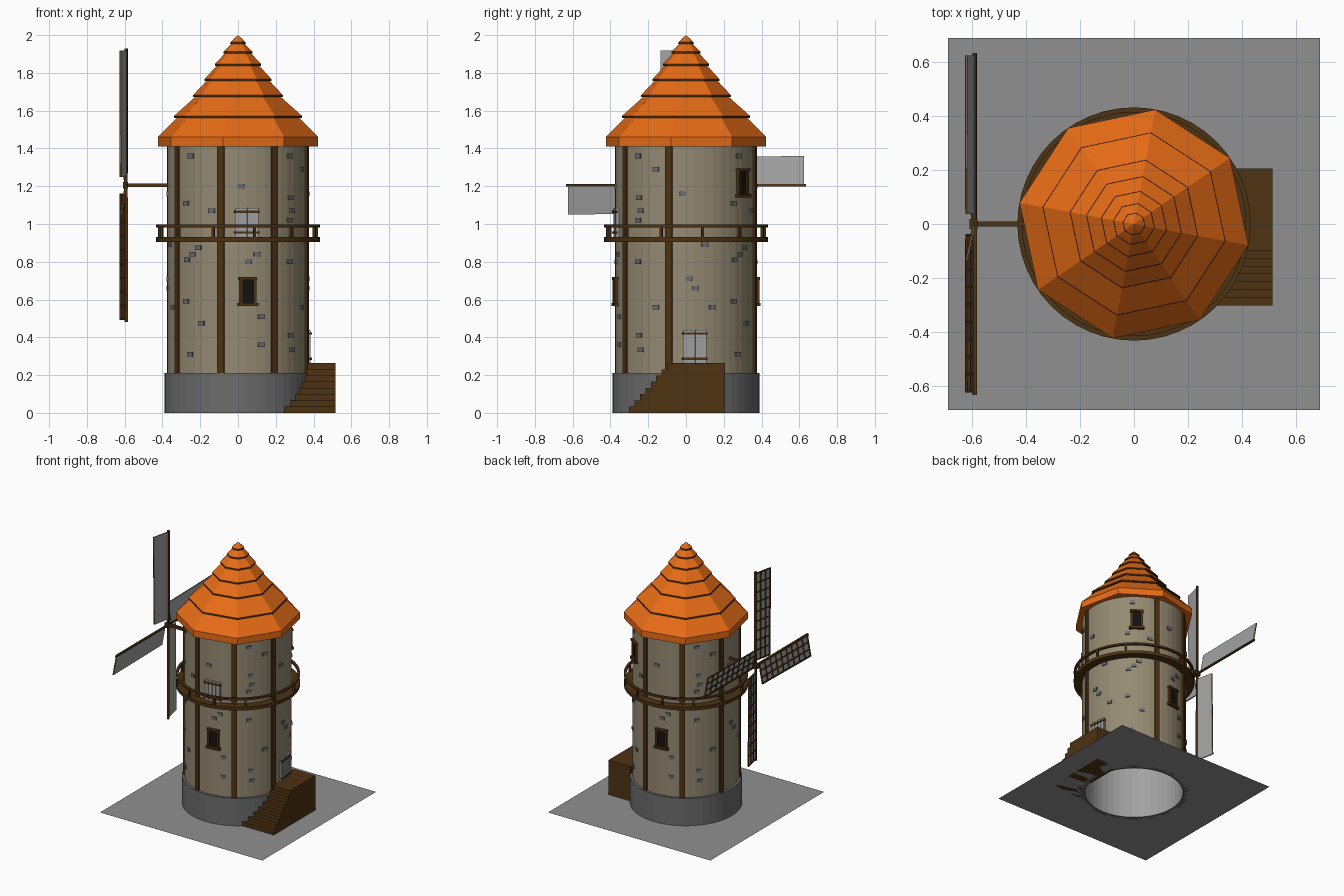
import bpy, bmesh, math
from mathutils import Matrix, Vector

if "Cube" in bpy.data.objects:
    bpy.data.objects.remove(bpy.data.objects["Cube"])


def material(name, rgb):
    m = bpy.data.materials.new(name)
    m.diffuse_color = (*rgb, 1)
    m.use_nodes = True
    m.node_tree.nodes["Principled BSDF"].inputs["Base Color"].default_value = m.diffuse_color
    return m


WOOD = material("dark wood", (0.075, 0.032, 0.006))
ROOF = material("orange tile", (0.80, 0.15, 0.008))
WALL = material("beige plaster", (0.30, 0.255, 0.17))
BASE = material("dark stone", (0.15, 0.15, 0.15))
GROUND = material("ground grey", (0.28, 0.28, 0.28))
PALE = material("pale grey", (0.36, 0.36, 0.36))
BRICK = material("brick grey", (0.14, 0.15, 0.17))
BLACK = material("window black", (0.006, 0.006, 0.006))


def finish(name, bm, mats):
    me = bpy.data.meshes.new(name)
    bm.to_mesh(me)
    bm.free()
    for m in mats:
        me.materials.append(m)
    ob = bpy.data.objects.new(name, me)
    bpy.context.collection.objects.link(ob)
    return ob


def lathe(name, profile, sides, mats, offset=0, closed=False, rule=None):
    """Revolve (radius, z) points around z."""
    bm = bmesh.new()
    rings = []
    for r, z in profile:
        rings.append([bm.verts.new((r * math.cos(a), r * math.sin(a), z))
                      for a in (math.radians(offset) + 2 * math.pi * i / sides for i in range(sides))])
    pairs = list(zip(rings, rings[1:]))
    if closed:
        pairs.append((rings[-1], rings[0]))
    for k, (a, b) in enumerate(pairs):
        for i in range(sides):
            j = (i + 1) % sides
            f = bm.faces.new((a[i], a[j], b[j], b[i]))
            if rule:
                f.material_index = rule(k)
    bmesh.ops.remove_doubles(bm, verts=bm.verts, dist=1e-5)
    return finish(name, bm, mats)


def add_box(bm, x, y, z, matrix=Matrix()):
    """Box between (min, max) pairs."""
    size = [b - a for a, b in (x, y, z)]
    mid = Vector([(a + b) / 2 for a, b in (x, y, z)])
    bmesh.ops.create_cube(bm, size=1, matrix=matrix @ Matrix.Translation(mid) @ Matrix.Diagonal((*size, 1)))


def turn(deg):
    return Matrix.Rotation(math.radians(deg), 4, 'Z')


def radial_boxes(name, boxes, mat):
    """Boxes given as azimuth, (r0, r1), (side0, side1), (z0, z1)."""
    bm = bmesh.new()
    for az, r, w, z in boxes:
        add_box(bm, r, w, z, turn(az))
    return finish(name, bm, [mat])


# Ground sheet with a round hole
bm = bmesh.new()
N, H = 64, 0.69
inner, outer = [], []
for i in range(N):
    a = 2 * math.pi * i / N
    c, s = math.cos(a), math.sin(a)
    k = H / max(abs(c), abs(s))
    inner.append(bm.verts.new((0.37 * c, 0.37 * s, 0)))
    outer.append(bm.verts.new((k * c, k * s, 0)))
for i in range(N):
    j = (i + 1) % N
    bm.faces.new((inner[i], outer[i], outer[j], inner[j]))
finish("ground", bm, [GROUND])

# Hollow tower
lathe("stone_base", [(0.352, 0), (0.39, 0), (0.39, 0.21), (0.352, 0.21)], 48, [BASE], closed=True)
lathe("tower_wall", [(0.372, 0.20), (0.372, 1.42)], 48, [WALL])
lathe("tower_lining", [(0.35, 1.41), (0.35, 0.0)], 48, [PALE])

# Wall posts; the one beside the entrance is left out
radial_boxes("wall_posts", [(-14 + 45 * k, (0.355, 0.382), (-0.018, 0.018), (0.2, 1.42))
                            for k in range(8) if k != 1], WOOD)

# Octagonal roof in overlapping tiers
roof = [(0.36, 1.41), (0.432, 1.41), (0.432, 1.46)]
tiers = [(1.57, 0.322, 0.345), (1.68, 0.222, 0.242), (1.765, 0.163, 0.18), (1.845, 0.108, 0.124),
         (1.91, 0.064, 0.078), (1.96, 0.03, 0.042)]
for z, r_in, r_out in tiers:
    roof += [(r_in, z), (r_out, z - 0.008), (r_out - 0.001, z + 0.003)]
roof.append((0, 2.0))
# ledges and lips under each tier are wood coloured
lathe("roof", roof, 8, [ROOF, WOOD], offset=34.5,
      rule=lambda k: 1 if k >= 3 and k % 3 != 2 else 0)

# Balcony
lathe("balcony_deck", [(0.36, 0.905), (0.433, 0.905), (0.433, 0.93), (0.36, 0.93)], 48, [WOOD], closed=True)
lathe("balcony_rail", [(0.415, 0.982), (0.433, 0.982), (0.433, 0.997), (0.415, 0.997)], 48, [WOOD], closed=True)
radial_boxes("balusters", [(12 + 30 * k, (0.417, 0.431), (-0.007, 0.007), (0.925, 0.985))
                           for k in range(12)], WOOD)

# Doors: pale leaf with thin uprights and two wooden straps
for name, az, z0, z1 in (("entrance_door", 7, 0.262, 0.44), ("balcony_door", -83, 0.93, 1.085)):
    radial_boxes(name, [(az, (0.35, 0.376), (-0.062, 0.062), (z0, z1))], PALE)
    radial_boxes(name + "_planks", [(az, (0.37, 0.381), (c - 0.012, c + 0.012), (z0, z1))
                                    for c in (-0.045, -0.015, 0.015, 0.045)], PALE)
    radial_boxes(name + "_straps", [(az, (0.37, 0.386), (-0.066, 0.066), (z - 0.006, z + 0.006))
                                    for z in (z0 + 0.025, z1 - 0.02)], WOOD)

# Windows
for name, az, z0 in (("front_window", -82, 0.565), ("back_window", 98, 0.565), ("upper_window", 53, 1.14)):
    z1 = z0 + 0.155
    radial_boxes(name + "_pane", [(az, (0.35, 0.376), (-0.035, 0.035), (z0 + 0.01, z1 - 0.01))], BLACK)
    radial_boxes(name + "_frame", [
        (az, (0.355, 0.392), (-0.054, 0.054), (z0, z0 + 0.018)),
        (az, (0.355, 0.390), (-0.048, 0.048), (z1 - 0.016, z1)),
        (az, (0.355, 0.386), (-0.044, -0.028), (z0 + 0.01, z1 - 0.01)),
        (az, (0.355, 0.386), (0.028, 0.044), (z0 + 0.01, z1 - 0.01))], WOOD)

# Bricks showing through the plaster, repeated on the opposite side
front = [(.275, 1.36), (-.25, 1.36), (.015, 1.2), (-.275, 1.11), (.28, 1.14), (-.14, 1.07), (.275, 1.02),
         (.1, .84), (.055, .8), (-.24, .84), (.275, .8), (-.275, .59), (-.195, .475), (.125, .51),
         (.28, .41), (-.255, .31), (.125, .36)]
side = [(-.16, 1.29), (-.015, 1.16), (-.24, 1.07), (.1, .89), (.015, .71), (.05, .66), (-.16, .56),
        (-.24, .335), (.14, .56), (.31, .875), (.26, .81)]
spots = [(-90 + math.degrees(math.asin(p / 0.375)), z) for p, z in front]
spots += [(math.degrees(math.asin(p / 0.375)), z) for p, z in side]
radial_boxes("bricks", [(az + t, (0.36, 0.379), (-0.018, 0.018), (z - 0.012, z + 0.012))
                        for az, z in spots for t in (0, 180)], BRICK)

# Stairs and landing against the curved base
bm = bmesh.new()
STEPS, TOP = 8, 0.264
add_box(bm, (0.325, 0.515), (-0.1, 0.207), (0, TOP))
for i in range(STEPS - 1):
    y0 = -0.302 + i * 0.202 / (STEPS - 1)
    y1 = y0 + 0.202 / (STEPS - 1)
    add_box(bm, (math.sqrt(0.38 ** 2 - y0 * y0), 0.515), (y0, y1), (0, TOP * (i + 1) / STEPS))
finish("stairs", bm, [WOOD])

# Windmill axle and hub
HUB = 1.205
bm = bmesh.new()
add_box(bm, (-0.605, -0.35), (-0.01, 0.01), (HUB - 0.01, HUB + 0.01))
add_box(bm, (-0.61, -0.582), (-0.018, 0.018), (HUB - 0.018, HUB + 0.018))
finish("axle", bm, [WOOD])


def sail_part(name, boxes, mat, k):
    """Boxes (u along spar, v across, d depth), tilted, then turned by k quarter turns."""
    bm = bmesh.new()
    for u, v, d in boxes:
        add_box(bm, d, u, v)
    for vert in bm.verts:
        d, u, v = vert.co
        v *= 0.94 + 0.06 * u / 0.68
        y, z = [(u, v), (-v, u), (-u, -v), (v, -u)][k]
        vert.co = (-0.592 + d - 0.2 * v, y * 0.934, HUB + z * 1.066)
    finish(name, bm, [mat])


# Four sails: spar, cloth and lattice
U0, U1, W = 0.04, 0.67, 0.146
for k in range(4):
    sail_part("sail_spar", [((0, 0.68), (-0.007, 0.007), (-0.007, 0.007))], WOOD, k)
    sail_part("sail_cloth", [((U0, U1), (0, W), (-0.001, 0.002))], PALE, k)
    bars = [((U0, U1), (v - 0.004, v + 0.004), (-0.007, -0.001)) for v in (W / 3, 2 * W / 3, W - 0.004)]
    bars += [((u - 0.004, u + 0.004), (0, W), (-0.007, -0.001))
             for u in (U0 + 0.004 + (U1 - U0 - 0.008) * i / 9 for i in range(10))]
    sail_part("sail_lattice", bars, WOOD, k)

# Consistent outward normals
for ob in bpy.data.objects:
    if ob.type == 'MESH' and ob.name not in ("tower_lining", "ground"):
        bm = bmesh.new()
        bm.from_mesh(ob.data)
        bmesh.ops.recalc_face_normals(bm, faces=bm.faces)
        bm.to_mesh(ob.data)
        bm.free()
